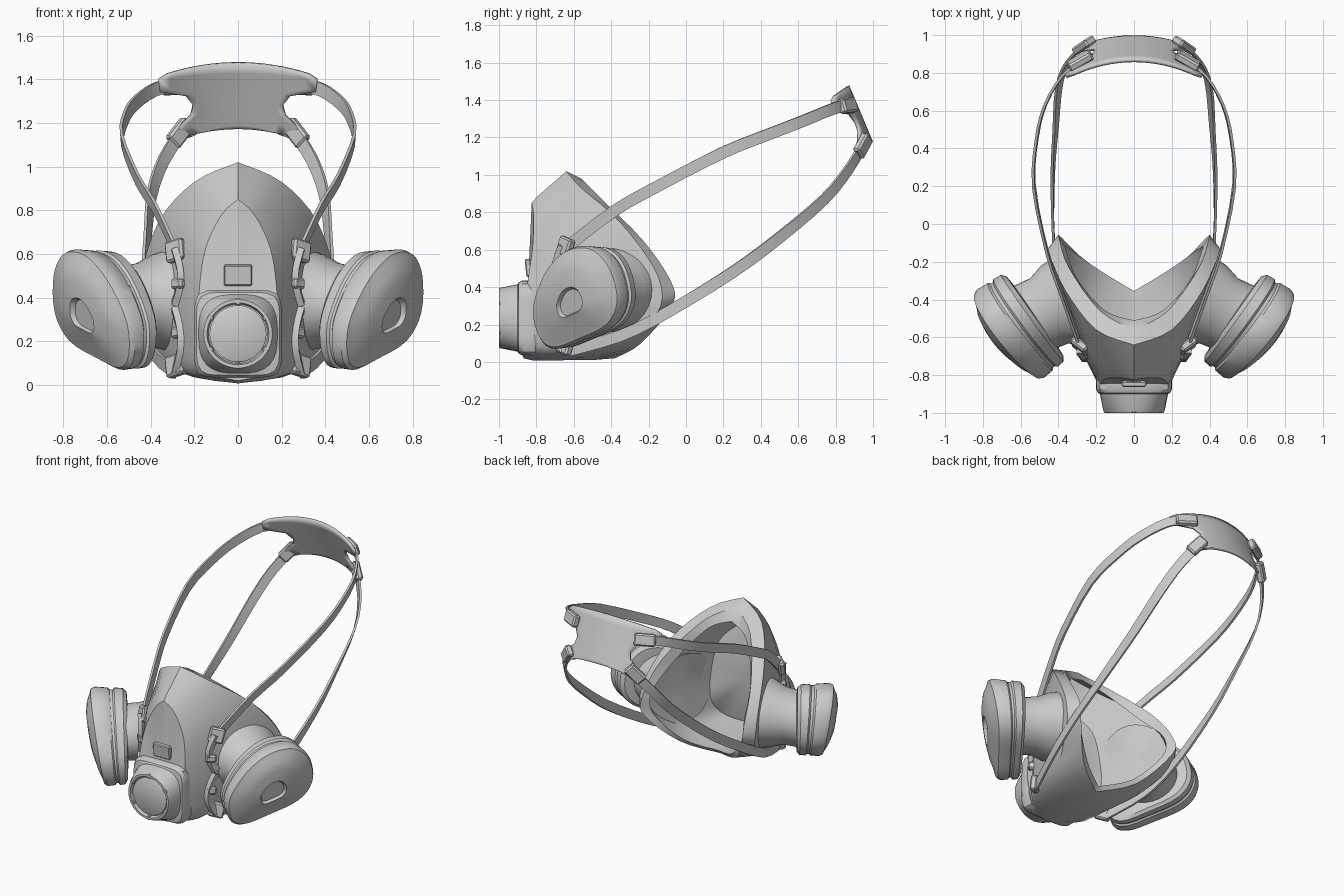
import bpy, bmesh, math
from mathutils import Vector as V

if "Cube" in bpy.data.objects:
    bpy.data.objects.remove(bpy.data.objects["Cube"])


def finish(bm, name, angle=35):
    bmesh.ops.recalc_face_normals(bm, faces=bm.faces)
    me = bpy.data.meshes.new(name)
    bm.to_mesh(me)
    bm.free()
    ob = bpy.data.objects.new(name, me)
    bpy.context.collection.objects.link(ob)
    bpy.ops.object.select_all(action='DESELECT')
    ob.select_set(True)
    bpy.context.view_layer.objects.active = ob
    bpy.ops.object.shade_smooth_by_angle(angle=math.radians(angle))
    return ob


def loft(name, rings, side=1, angle=35):
    """Closed skin through rings, both ends capped with a fan."""
    bm = bmesh.new()
    vs = [[bm.verts.new((p[0] * side, p[1], p[2])) for p in r] for r in rings]
    n = len(vs[0])
    for a, b in zip(vs, vs[1:]):
        for i in range(n):
            bm.faces.new((a[i], a[(i + 1) % n], b[(i + 1) % n], b[i]))
    for r in (vs[0], vs[-1]):
        c = bm.verts.new(sum((v.co for v in r), V()) / n)
        for i in range(n):
            bm.faces.new((r[i], r[(i + 1) % n], c))
    return finish(bm, name, angle)


def spline(pts, k=4, closed=False):
    """Catmull-Rom samples through the points."""
    P = [V(p) for p in pts]
    n = len(P)
    out = []
    for i in range(n if closed else n - 1):
        if closed:
            a, b, c, d = (P[(i + j) % n] for j in (-1, 0, 1, 2))
        else:
            a, b, c, d = P[max(i - 1, 0)], P[i], P[i + 1], P[min(i + 2, n - 1)]
        for s in range(k):
            t = s / k
            out.append(0.5 * (2 * b + (c - a) * t + (2 * a - 5 * b + 4 * c - d) * t * t
                              + (3 * b - a - 3 * c + d) * t ** 3))
    return out if closed else out + [P[-1]]


def strap(name, pts, side, width=0.062, thick=0.014, k=3):
    """Flat band swept along a path, broad face turned away from the head."""
    path = spline(pts, k)
    rings = []
    for i, p in enumerate(path):
        t = (path[min(i + 1, len(path) - 1)] - path[max(i - 1, 0)]).normalized()
        n = V((p.x / 0.3, max(p.y, 0) / 0.6, 0))
        n = (n - t * n.dot(t)).normalized()
        w = t.cross(n) * width / 2
        n *= thick / 2
        rings.append([p + w + n, p - w + n, p - w - n, p + w - n])
    return loft(name, rings, side)


def block(name, loc, along, out, size, side=1, bevel=0.01):
    """Bevelled box oriented by a length direction and an outward direction."""
    a = V(along).normalized()
    o = V(out)
    o = (o - a * o.dot(a)).normalized()
    w = o.cross(a)
    bm = bmesh.new()
    bmesh.ops.create_cube(bm, size=1)
    for v in bm.verts:
        p = V(loc) + a * v.co.x * size[0] + w * v.co.y * size[1] + o * v.co.z * size[2]
        v.co = (p.x * side, p.y, p.z)
    bmesh.ops.recalc_face_normals(bm, faces=bm.faces)
    bm.normal_update()
    bmesh.ops.bevel(bm, geom=bm.edges[:], offset=bevel, segments=1, affect='EDGES')
    return finish(bm, name, 30)


# Face piece: half rings from nose to chin, mirrored
def ring(half):
    h = spline(half)
    return h + [V((-p.x, p.y, p.z)) for p in h[-2:0:-1]]


def shrink(r, s):
    c = V((0, -0.5, 0.48))
    return [c + (p - c) * s for p in r]


lip_in = ring([(0, -.51, .90), (.15, -.46, .83), (.295, -.30, .63), (.36, -.135, .45),
               (.345, -.13, .30), (.19, -.24, .12), (0, -.355, .05)])
lip_out = ring([(0, -.56, .98), (.18, -.46, .88), (.345, -.23, .65), (.395, -.08, .43),
                (.38, -.075, .30), (.22, -.24, .10), (0, -.38, .02)])
cheek = ring([(0, -.64, 1.02), (.2, -.56, .93), (.365, -.35, .745), (.45, -.15, .46),
              (.425, -.16, .25), (.27, -.42, .06), (0, -.5, .01)])
flank = ring([(0, -.80, .88), (.11, -.755, .82), (.235, -.68, .68), (.285, -.65, .42),
              (.285, -.65, .2), (.22, -.75, .05), (0, -.82, .008)])
panel = ring([(0, -.825, .85), (.075, -.815, .78), (.15, -.82, .62), (.18, -.85, .4),
              (.18, -.865, .2), (.13, -.87, .06), (0, -.87, .02)])
loft("face_piece", [shrink(flank, .86), shrink(cheek, .90), lip_in, lip_out,
                    cheek, flank, panel], angle=38)


# Exhalation valve: rounded square base, round snout, recessed disc
def squircle(y, r, e, n=40):
    out = []
    for i in range(n):
        c, s = math.cos(math.tau * i / n), math.sin(math.tau * i / n)
        f = r / (abs(c) ** e + abs(s) ** e) ** (1 / e)
        out.append((f * c, y, .235 + f * s))
    return out


loft("valve_housing", [squircle(y, r, e) for y, r, e in (
    (-.78, .19, 7), (-.81, .2, 7), (-.875, .2, 7), (-.895, .19, 6), (-.90, .18, 3),
    (-.985, .163, 2.2), (-1, .157, 2), (-1, .142, 2), (-.975, .135, 2))])
loft("valve_disc", [squircle(y, r, 2) for y, r in ((-.95, .13), (-.985, .13), (-.99, .122))])
for i in range(6):
    a = math.tau * (i + .5) / 6
    block("valve_tab", (.147 * math.cos(a), -.988, .235 + .147 * math.sin(a)),
          (math.cos(a), 0, math.sin(a)), (0, -1, 0), (.03, .022, .02), bevel=.003)
block("front_plate", (0, -.843, .503), (1, 0, 0), (0, -1, -.1), (.13, .095, .03), bevel=.006)

# Head pad: X-shaped curved sheet, rows give half width, centre z and edge z
rows = [(.32, 1.475, 1.425), (.36, 1.43, 1.40), (.36, 1.40, 1.345), (.24, 1.36, 1.325),
        (.205, 1.31, 1.28), (.215, 1.26, 1.235), (.29, 1.22, 1.165), (.27, 1.19, 1.12),
        (.2, 1.175, 1.15)]
bm = bmesh.new()
grid = []
for w, zc, ze in rows:
    line = []
    for j in range(-8, 9):
        x = w * j / 8
        z = zc + (ze - zc) * (j / 8) ** 2
        line.append(bm.verts.new((x, .865 + (1.475 - z) * .42 - .9 * x * x, z)))
    grid.append(line)
for a, b in zip(grid, grid[1:]):
    for j in range(16):
        bm.faces.new((a[j], a[j + 1], b[j + 1], b[j]))
pad = finish(bm, "head_pad")
mod = pad.modifiers.new("thickness", 'SOLIDIFY')
mod.thickness = .018
mod.offset = 0

# Filter frame: u runs along the cartridge, n points outward; the face leans down
U, N, M = V((.58, .815, 0)), V((.815, -.58, 0)), V((.675, -.595, .35))
outline = spline([(.03, .262, 0), (.16, .25, 0), (.255, .15, 0), (.285, -.02, 0), (.2, -.15, 0),
                  (0, -.23, 0), (-.17, -.275, 0), (-.26, -.22, 0), (-.285, -.07, 0),
                  (-.2, .1, 0), (-.09, .21, 0)], 4, True)


def filter_ring(t, s, drop=0):
    lean = .2 * (t + .2) / .24
    return [M + N * (t + lean * p.y * s) + U * p.x * s + V((0, 0, p.y * s - drop))
            for p in outline]


def oval(c, u, r, rz, sink=0, n=32):
    out = []
    for i in range(n):
        a = math.tau * i / n
        out.append(V(c) + V(u) * r * math.cos(a)
                   + V((-sink * math.sin(a) ** 2, 0, rz * math.sin(a))))
    return out


upper = [(.29, -.63, .62), (.38, -.38, .81), (.46, -.15, .94), (.53, .2, 1.12),
         (.515, .45, 1.22), (.47, .63, 1.29), (.375, .79, 1.355), (.26, .878, 1.375)]
lower = [(.29, -.63, .06), (.385, -.35, .14), (.425, -.1, .265), (.43, .25, .48),
         (.415, .5, .665), (.395, .74, .87), (.34, .87, 1.03), (.25, .955, 1.17)]

for side, tag in ((1, "_right"), (-1, "_left")):
    # Filter cartridge with rim groove and recessed window
    loft("filter_cartridge" + tag, [filter_ring(*a) for a in (
        (-.19, .62), (-.185, .9), (-.165, .985), (-.12, 1), (-.11, .96), (-.095, .96),
        (-.085, 1), (-.02, 1.02), (.005, .98), (.014, .88), (.035, .72), (.05, .5),
        (.052, .3, .03), (.03, .26, .03))], side)
    # Flared neck joining the filter to the cheek
    loft("filter_neck" + tag, [
        oval((.34, -.41, .39), (.37, .93, 0), .25, .24, .05),
        oval((.395, -.43, .385), (.43, .9, 0), .23, .215, .02),
        oval((.45, -.46, .375), (.5, .866, 0), .2, .185),
        oval((.54, -.50, .36), U, .2, .18)], side)
    # Head straps
    strap("upper_strap" + tag, upper, side)
    strap("lower_strap" + tag, lower, side)
    # Yoke strips and front buckles
    strap("yoke_upper" + tag, [(.29, -.66, .62), (.265, -.69, .53), (.265, -.69, .46),
                               (.29, -.66, .37)], side, .05, .03)
    strap("yoke_lower" + tag, [(.29, -.66, .35), (.265, -.70, .25), (.265, -.70, .16),
                               (.29, -.65, .06)], side, .05, .03)
    for z, up in ((.615, .3), (.09, -.3)):
        block("front_buckle" + tag, (.285, -.645, z), (.1, .3, 1), (.6, -.8, 0),
              (.1, .1, .045), side)
        block("buckle_bar" + tag, (.27, -.69, z - up * .5), (0, .1, 1), (.7, -.7, 0),
              (.05, .07, .05), side)
    # Head pad buckles
    block("pad_buckle_upper" + tag, (.285, .865, 1.37), (.88, -.5, -.05), (.45, .8, .3),
          (.14, .08, .045), side)
    block("pad_buckle_lower" + tag, (.265, .945, 1.155), (.5, -.35, -.65), (.4, .85, .1),
          (.13, .08, .045), side)
